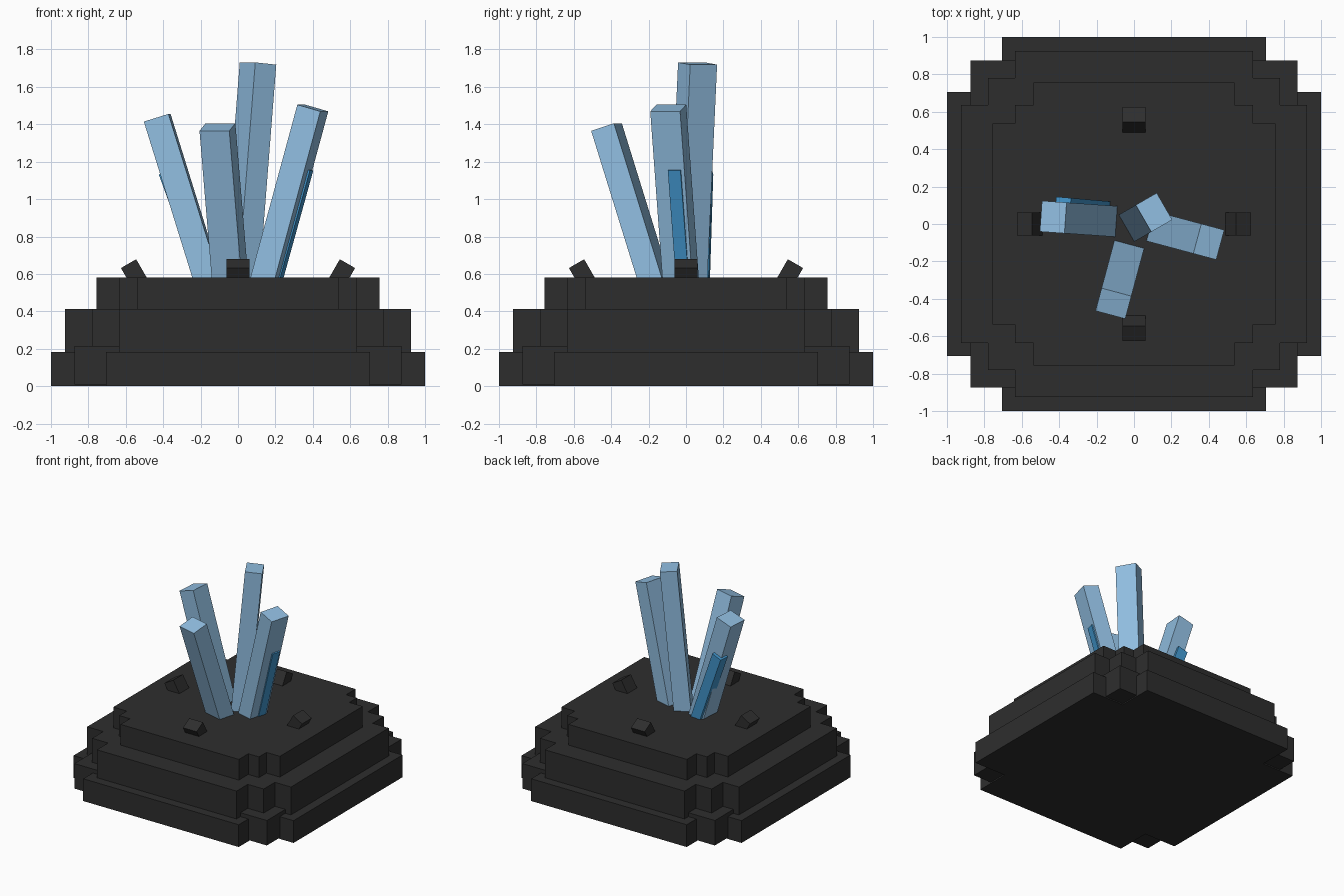
import bpy
import bmesh
from math import radians, sin, cos
from mathutils import Matrix, Vector

cube = bpy.data.objects.get("Cube")
if cube:
    bpy.data.objects.remove(cube, do_unlink=True)


def material(name, rgb):
    mat = bpy.data.materials.new(name)
    mat.use_nodes = True
    mat.diffuse_color = (*rgb, 1)
    bsdf = next(n for n in mat.node_tree.nodes if n.type == 'BSDF_PRINCIPLED')
    bsdf.inputs["Base Color"].default_value = (*rgb, 1)
    return mat


STONE = material("dark stone", (0.027, 0.027, 0.027))
PALE = material("pale blue crystal", (0.283, 0.515, 0.753))
DEEP = material("deep blue crystal", (0.054, 0.305, 0.61))


def finish(name, bm, mat):
    bmesh.ops.recalc_face_normals(bm, faces=bm.faces)
    mesh = bpy.data.meshes.new(name)
    bm.to_mesh(mesh)
    bm.free()
    mesh.materials.append(mat)
    obj = bpy.data.objects.new(name, mesh)
    bpy.context.collection.objects.link(obj)
    return obj


def box(name, mat, size, matrix):
    bm = bmesh.new()
    bmesh.ops.create_cube(bm, size=1, matrix=matrix @ Matrix.Diagonal((*size, 1)))
    return finish(name, bm, mat)


def tier(name, reach, arm, corner, low, high):
    """Stepped, four-way symmetric slab."""
    quarter = [(reach, arm), (corner, arm), (corner, corner), (arm, corner), (arm, reach)]
    if corner == arm:
        quarter = [(reach, arm), (arm, arm), (arm, reach)]
    bm = bmesh.new()
    verts = []
    for k in range(4):
        turn = Matrix.Rotation(radians(90 * k), 3, 'Z')
        verts += [bm.verts.new(turn @ Vector((x, y, low))) for x, y in quarter]
    face = bm.faces.new(verts)
    top = bmesh.ops.extrude_face_region(bm, geom=[face])["geom"]
    bmesh.ops.translate(bm, vec=(0, 0, high - low),
                        verts=[v for v in top if isinstance(v, bmesh.types.BMVert)])
    return finish(name, bm, STONE)


def crystal(name, mat, top, heading, tilt, width, depth, foot=0.5):
    """Square-cut shard leaning towards its heading, given its top centre."""
    turn = Matrix.Rotation(radians(heading), 4, 'Z') @ Matrix.Rotation(radians(tilt), 4, 'Y')
    length = (top[2] - foot) / cos(radians(tilt))
    place = Matrix.Translation(top) @ turn @ Matrix.Translation((0, 0, -length / 2))
    return box(name, mat, (width, depth, length), place)


# Stepped rock base
tier("base_lower_tier", 1.0, 0.707, 0.707, 0, 0.183)
box("base_corner_block", STONE, (1.75, 1.75, 0.205), Matrix.Translation((0, 0, 0.1125)))
tier("base_middle_tier", 0.926, 0.635, 0.78, 0.18, 0.412)
tier("base_upper_tier", 0.757, 0.538, 0.635, 0.41, 0.582)

# Tilted pebbles around the top
for k, side in enumerate(("left", "back", "right", "front")):
    turn = Matrix.Rotation(radians(90 * k), 4, 'Z')
    place = turn @ Matrix.Translation((0.554, 0, 0.601)) @ Matrix.Rotation(radians(30), 4, 'Y')
    box(side + "_pebble", STONE, (0.094, 0.125, 0.125), place)

# Large crystals
crystal("left_crystal", PALE, (0.4, -0.095, 1.487), -15, 15.7, 0.132, 0.165)
crystal("right_crystal", PALE, (-0.432, 0.037, 1.435), 176, 17.3, 0.138, 0.165)
crystal("front_crystal", PALE, (-0.11, -0.425, 1.385), -105, 17.8, 0.132, 0.165)
crystal("tall_crystal", PALE, (0.107, 0.062, 1.725), 30, 5.2, 0.13, 0.166)

# Small deep blue shards growing out of the side crystals
crystal("left_shard", DEEP, (0.354, -0.053, 1.165), -15, 16, 0.085, 0.07)
crystal("right_shard", DEEP, (-0.38, 0.1, 1.146), 175, 20, 0.085, 0.085)
